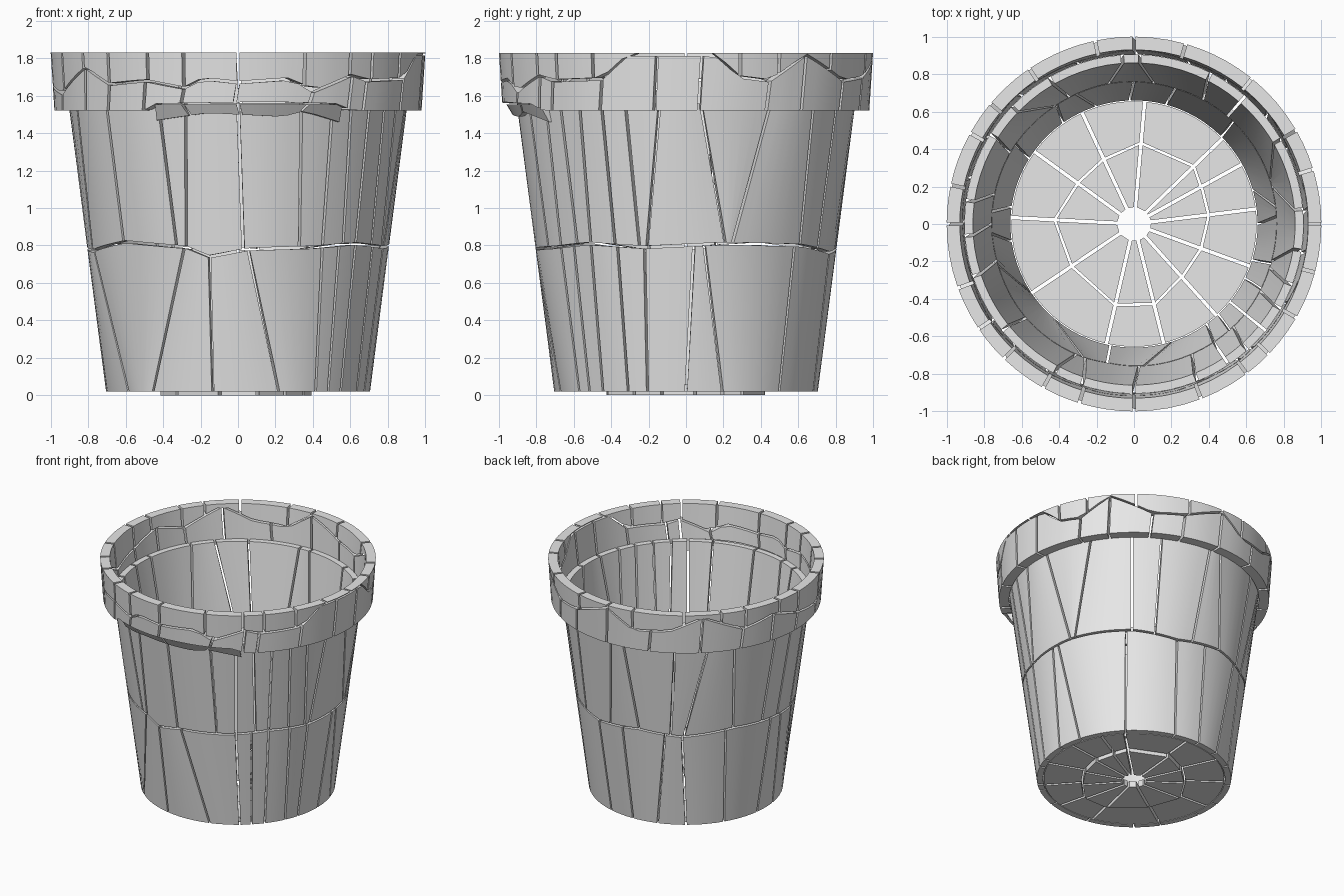
import bpy
import bmesh
from math import sin, cos, radians, degrees, ceil

if "Cube" in bpy.data.objects:
    bpy.data.objects.remove(bpy.data.objects["Cube"], do_unlink=True)

GAP = 0.007        # half the width of a crack
GAP_DEG = 0.5      # the same, as an angle on the wall
FLOOR_Z, LEDGE_Z, TOP_Z, RIM_Z = 0.02, 1.56, 1.83, 1.52

clay = bpy.data.materials.new("clay_grey")
clay.use_nodes = True
clay.diffuse_color = (0.8, 0.8, 0.8, 1)
clay.node_tree.nodes["Principled BSDF"].inputs["Base Color"].default_value = (0.8, 0.8, 0.8, 1)


def polar(angle, r, z):
    """Angle in degrees from the front, growing towards +x."""
    return (r * sin(radians(angle)), -r * cos(radians(angle)), z)


def flat(z):
    return lambda angle: z


def seam(points):
    """Closed zigzag height line around the pot."""
    pts = points + [(points[0][0] + 360, points[0][1])]

    def height(angle):
        a = (angle - pts[0][0]) % 360 + pts[0][0]
        for (a0, z0), (a1, z1) in zip(pts, pts[1:]):
            if a <= a1:
                return z0 + (z1 - z0) * (a - a0) / (a1 - a0)
        return pts[-1][1]
    return height


def finish(bm, name):
    bmesh.ops.recalc_face_normals(bm, faces=bm.faces)
    mesh = bpy.data.meshes.new(name)
    bm.to_mesh(mesh)
    bm.free()
    obj = bpy.data.objects.new(name, mesh)
    bpy.context.collection.objects.link(obj)
    mesh.materials.append(clay)
    bpy.ops.object.select_all(action="DESELECT")
    obj.select_set(True)
    bpy.context.view_layer.objects.active = obj
    bpy.ops.object.shade_smooth_by_angle(angle=radians(25))


def shard(bm, left, right, low, high, inner, outer):
    """Curved plate between two slanted cracks, each (bottom angle, top angle)."""
    b0, t0 = (a + GAP_DEG for a in left)
    b1, t1 = (a - GAP_DEG for a in right)
    n = max(1, ceil(max(b1 - b0, t1 - t0) / 5))
    rings = []
    for i in range(n + 1):
        b, t = b0 + (b1 - b0) * i / n, t0 + (t1 - t0) * i / n
        zt = high(t) - GAP
        zb = min(low(b) + GAP, zt - 0.004)
        section = [polar(b, outer(zb), zb), polar(t, outer(zt), zt),
                   polar(t, inner(zt), zt), polar(b, inner(zb), zb)]
        rings.append([bm.verts.new(p) for p in section])
    for r0, r1 in zip(rings, rings[1:]):
        for k in range(4):
            m = (k + 1) % 4
            bm.faces.new((r0[k], r0[m], r1[m], r1[k]))
    bm.faces.new(rings[0])
    bm.faces.new(rings[-1])


def band(name, cracks, low, high, inner, outer, closed=True):
    bm = bmesh.new()
    ends = cracks[1:]
    if closed:
        ends = ends + [(cracks[0][0] + 360, cracks[0][1] + 360)]
    for left, right in zip(cracks, ends):
        shard(bm, left, right, low, high, inner, outer)
    finish(bm, name)


def slab(bm, outline, z0, z1):
    """Flat floor piece from (angle, radius) points."""
    low = [bm.verts.new(polar(a, r, z0)) for a, r in outline]
    high = [bm.verts.new(polar(a, r, z1)) for a, r in outline]
    bm.faces.new(low)
    bm.faces.new(high)
    for i in range(len(low)):
        j = (i + 1) % len(low)
        bm.faces.new((low[i], low[j], high[j], high[i]))


# Wall and rim thickness profiles
def wall_out(z):
    return 0.705 + 0.13 * (z - FLOOR_Z)


def wall_in(z):
    return wall_out(z) - 0.045


def rim_out(z):
    return 0.98 + 0.065 * (z - RIM_Z)


def rim_in(z):
    return 0.906 + 0.09 * max(0, z - LEDGE_Z)


# Tapered wall in two broken bands
waist = seam([(-75, 0.77), (-48, 0.82), (-20, 0.79), (-11, 0.74), (4, 0.78),
              (30, 0.79), (50, 0.81), (74, 0.79), (105, 0.81), (140, 0.80),
              (163, 0.76), (190, 0.80), (213, 0.77), (240, 0.81), (265, 0.79)])
band("lower_wall_shards",
     [(-56, -73), (-40, -21), (-11, -11), (18, 4), (36, 34), (43, 42), (51, 51),
      (64, 63), (73, 74), (90, 93), (106, 97), (135, 136), (165, 163), (182, 180),
      (198, 204), (215, 213), (238, 236), (262, 265), (278, 274)],
     flat(FLOOR_Z - GAP), waist, wall_in, wall_out)
band("upper_wall_shards",
     [(-75, -72), (-49, -51), (-24, -28), (-20, -18), (2, 0), (24, 22), (34, 34),
      (44, 42), (51, 51), (62, 60), (72, 69), (75, 81), (105, 95), (108, 120),
      (139, 139), (151, 153), (172, 178), (190, 184), (207, 210), (214, 226),
      (240, 238), (258, 262), (270, 274)],
     waist, flat(LEDGE_Z + GAP), wall_in, wall_out)

# Thick rim in two broken rows, chipped underneath at the front
rim_seam = seam([(-72, 1.61), (-55, 1.75), (-44, 1.66), (-30, 1.68), (-17, 1.64),
                 (-11, 1.69), (0, 1.67), (17, 1.69), (24, 1.62), (38, 1.71),
                 (44, 1.68), (63, 1.69), (72, 1.82), (99, 1.82), (107, 1.70),
                 (117, 1.68), (130, 1.82), (148, 1.68), (162, 1.70), (180, 1.81),
                 (192, 1.68), (208, 1.70), (222, 1.81), (240, 1.68), (255, 1.74),
                 (270, 1.66)])
rim_foot = seam([(-31, RIM_Z - GAP), (-27, 1.55), (10, 1.56), (34, 1.55),
                 (38, RIM_Z - GAP)])
upper_cuts = [-70, -56, -44, -29, -17, 0, 21, 37, 46, 60, 75, 90, 107, 120, 141,
              164, 180, 192, 214, 230, 241, 258, 270]
lower_cuts = [-72, -55, -44, -30, -17, 0, 24, 38, 44, 63, 81, 95, 117, 130, 148,
              162, 180, 200, 222, 240, 255, 270]
band("rim_upper_shards", [(a, a) for a in upper_cuts], rim_seam,
     flat(TOP_Z + GAP), rim_in, rim_out)
band("rim_lower_shards", [(a - 1, a) for a in lower_cuts], rim_foot, rim_seam,
     rim_in, rim_out)
band("rim_chips", [(-29, -28), (-16, -18), (1, 0), (21, 23), (37, 36)],
     seam([(-29, 1.46), (-10, 1.50), (15, 1.48), (22, 1.51), (37, 1.45)]),
     flat(LEDGE_Z), lambda z: wall_out(z) + 0.002,
     lambda z: 0.91 + 0.6 * max(0, z - 1.47), closed=False)

# Floor: an outer ring of plates around a ring of wedges with an open centre
vertices = [(14, 0.44), (42, 0.38), (70, 0.38), (97, 0.40), (119, 0.41), (124 + 10, 0.44),
            (175, 0.43), (205, 0.38), (234, 0.37), (267, 0.42), (304, 0.40), (347, 0.44)]
ring_bm, wedge_bm = bmesh.new(), bmesh.new()
FLOOR_R, HOLE_R = 0.655, 0.09
for (a0, r0), (a1, r1) in zip(vertices, vertices[1:] + [(vertices[0][0] + 360, vertices[0][1])]):
    def gap(r):
        return degrees(0.009 / r)
    # outer plate
    s, e = a0 + gap(FLOOR_R), a1 - gap(FLOOR_R)
    n = ceil((e - s) / 5)
    arc = [(s + (e - s) * i / n, FLOOR_R) for i in range(n + 1)]
    slab(ring_bm, arc + [(a1 - gap(r1), r1 + GAP), (a0 + gap(r0), r0 + GAP)],
         FLOOR_Z, FLOOR_Z + 0.04)
    # inner wedge, sunk slightly
    slab(wedge_bm, [(a0 + gap(r0), r0 - GAP), (a1 - gap(r1), r1 - GAP),
                    (a1 - gap(HOLE_R), HOLE_R), (a0 + gap(HOLE_R), HOLE_R)],
         0.0, FLOOR_Z + 0.03)
finish(ring_bm, "floor_outer_plates")
finish(wedge_bm, "floor_inner_wedges")
